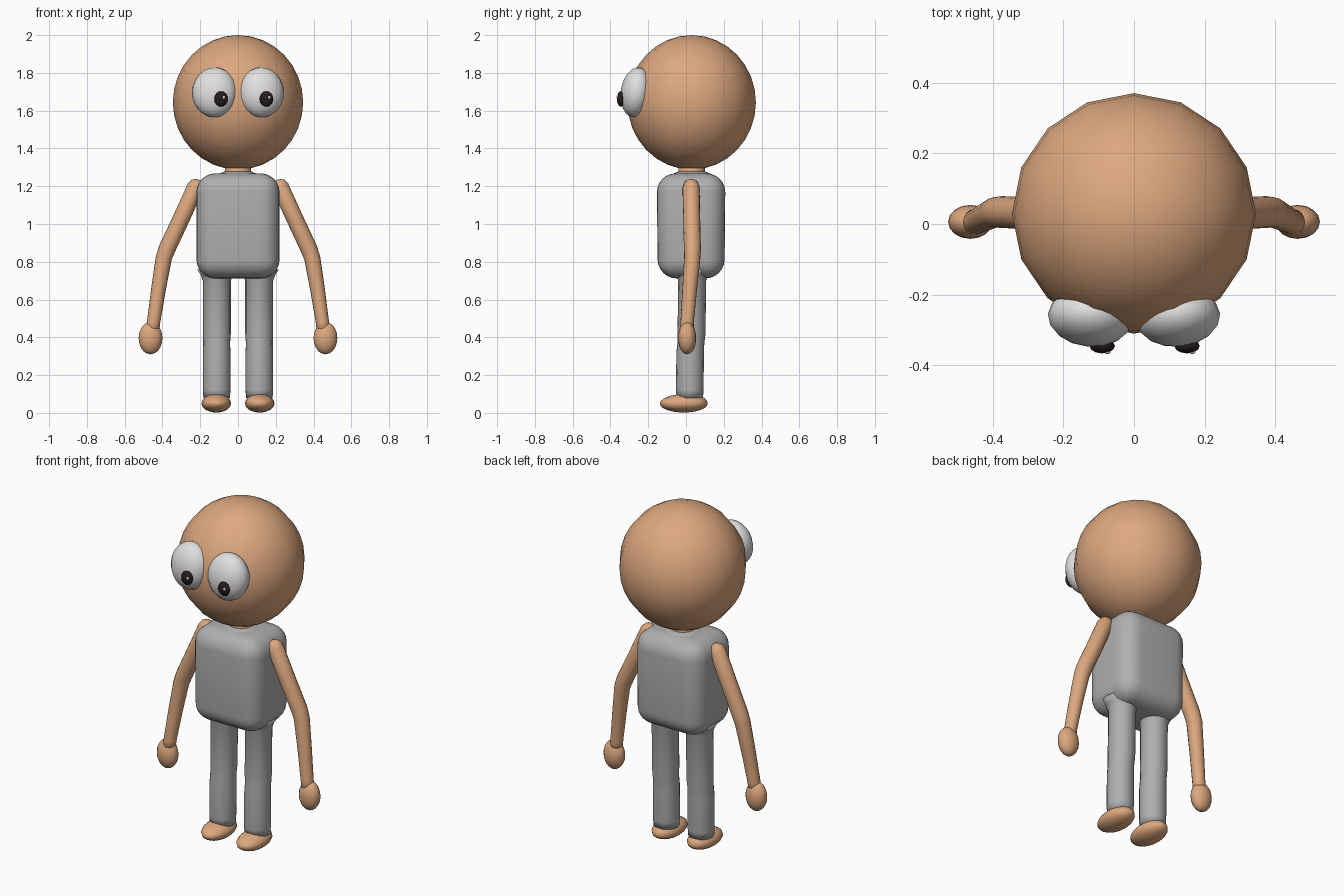
import bpy, bmesh, math
from mathutils import Vector

cube = bpy.data.objects.get("Cube")
if cube:
    bpy.data.objects.remove(cube, do_unlink=True)


def material(name, rgb):
    m = bpy.data.materials.new(name)
    m.use_nodes = True
    m.diffuse_color = (*rgb, 1)
    bsdf = m.node_tree.nodes["Principled BSDF"]
    bsdf.inputs["Base Color"].default_value = (*rgb, 1)
    bsdf.inputs["Roughness"].default_value = 0.7
    return m


SKIN = material("tan skin", (0.72, 0.39, 0.21))
CLOTH = material("grey cloth", (0.43, 0.43, 0.43))
WHITE = material("eye white", (0.74, 0.74, 0.74))
DARK = material("pupil dark", (0.018, 0.012, 0.014))


def finish(bm, name, mat):
    bmesh.ops.recalc_face_normals(bm, faces=bm.faces)
    for f in bm.faces:
        f.smooth = True
    mesh = bpy.data.meshes.new(name)
    bm.to_mesh(mesh)
    bm.free()
    mesh.materials.append(mat)
    ob = bpy.data.objects.new(name, mesh)
    bpy.context.collection.objects.link(ob)
    return ob


def ball(name, mat, centre, radii, segments=16, rings=12, rot=(0, 0, 0)):
    bm = bmesh.new()
    bmesh.ops.create_uvsphere(bm, u_segments=segments, v_segments=rings, radius=1)
    bmesh.ops.scale(bm, vec=radii, verts=bm.verts)
    ob = finish(bm, name, mat)
    ob.location = centre
    ob.rotation_euler = [math.radians(a) for a in rot]
    return ob


def limb(name, mat, stations, sides=16):
    """Loft circles through (x, y, z, radius) stations."""
    bm = bmesh.new()
    pts = [Vector(s[:3]) for s in stations]
    rings = []
    for i, (p, s) in enumerate(zip(pts, stations)):
        t = (pts[min(i + 1, len(pts) - 1)] - pts[max(i - 1, 0)]).normalized()
        u = Vector((0, 1, 0))
        u = (u - t * u.dot(t)).normalized()
        v = t.cross(u)
        angles = [math.tau * k / sides for k in range(sides)]
        rings.append([bm.verts.new(p + s[3] * (u * math.cos(a) + v * math.sin(a))) for a in angles])
    for a, b in zip(rings, rings[1:]):
        for k in range(sides):
            n = (k + 1) % sides
            bm.faces.new((a[k], a[n], b[n], b[k]))
    bm.faces.new(rings[0])
    bm.faces.new(rings[-1])
    return finish(bm, name, mat)


# Head and neck
ball("head", SKIN, (0, 0.03, 1.644), (0.345, 0.34, 0.356), 16, 16)
limb("neck", SKIN, [(0, 0.03, 1.24, 0.08), (0, 0.03, 1.28, 0.07), (0, 0.03, 1.34, 0.07)])
limb("collar", CLOTH, [(0, 0.03, 1.25, 0.12), (0, 0.03, 1.268, 0.095), (0, 0.03, 1.277, 0.073)])

# Torso: rounded box, tucked in slightly at the bottom
bm = bmesh.new()
bmesh.ops.create_cube(bm, size=1)
bmesh.ops.scale(bm, vec=(0.44, 0.364, 0.556), verts=bm.verts)
for v in bm.verts:
    if v.co.z < 0:
        v.co.y *= 0.97
torso = finish(bm, "torso", CLOTH)
torso.location = (0, 0.027, 0.99)
bevel = torso.modifiers.new("rounding", "BEVEL")
bevel.width = 0.1
bevel.segments = 6
bevel.limit_method = "NONE"

for side, word in ((-1, "right"), (1, "left")):
    # Arm with rounded shoulder and bent elbow
    limb(word + "_arm", SKIN, [
        (side * 0.213, 0.027, 1.236, 0.012),
        (side * 0.216, 0.027, 1.225, 0.032),
        (side * 0.225, 0.027, 1.195, 0.045),
        (side * 0.30, 0.03, 1.03, 0.045),
        (side * 0.375, 0.034, 0.87, 0.045),
        (side * 0.393, 0.033, 0.82, 0.043),
        (side * 0.42, 0.02, 0.66, 0.039),
        (side * 0.447, 0.006, 0.48, 0.035),
        (side * 0.455, 0.005, 0.42, 0.037)])
    ball(word + "_hand", SKIN, (side * 0.463, 0.006, 0.396), (0.063, 0.048, 0.086), 16, 10)

    # Trouser leg flaring into the torso
    limb(word + "_leg", CLOTH, [
        (side * 0.113, 0.02, 0.08, 0.07),
        (side * 0.113, 0.02, 0.12, 0.073),
        (side * 0.113, 0.022, 0.32, 0.073),
        (side * 0.113, 0.026, 0.37, 0.071),
        (side * 0.112, 0.029, 0.42, 0.074),
        (side * 0.112, 0.033, 0.70, 0.074),
        (side * 0.112, 0.033, 0.73, 0.085),
        (side * 0.112, 0.033, 0.76, 0.105)])

    # Foot: flattened ball rising towards the ankle
    foot = ball(word + "_foot", SKIN, (side * 0.115, -0.012, 0.05), (0.078, 0.127, 0.048))
    for v in foot.data.vertices:
        if v.co.z > 0:
            v.co.z *= 1.08 + 1.2 * v.co.y

    # Bulging eye; both pupils look the same way
    x = side * 0.124
    ball(word + "_eye", WHITE, (x, -0.264, 1.697), (0.12, 0.082, 0.133), 16, 12, (-8, 0, side * 5))
    px = x + 0.034 if side < 0 else x + 0.026
    ball(word + "_pupil", DARK, (px, -0.345, 1.662), (0.036, 0.021, 0.041), 12, 8)
    ball(word + "_glint", WHITE, (px + 0.015, -0.362, 1.67), (0.009, 0.006, 0.009), 8, 6)
